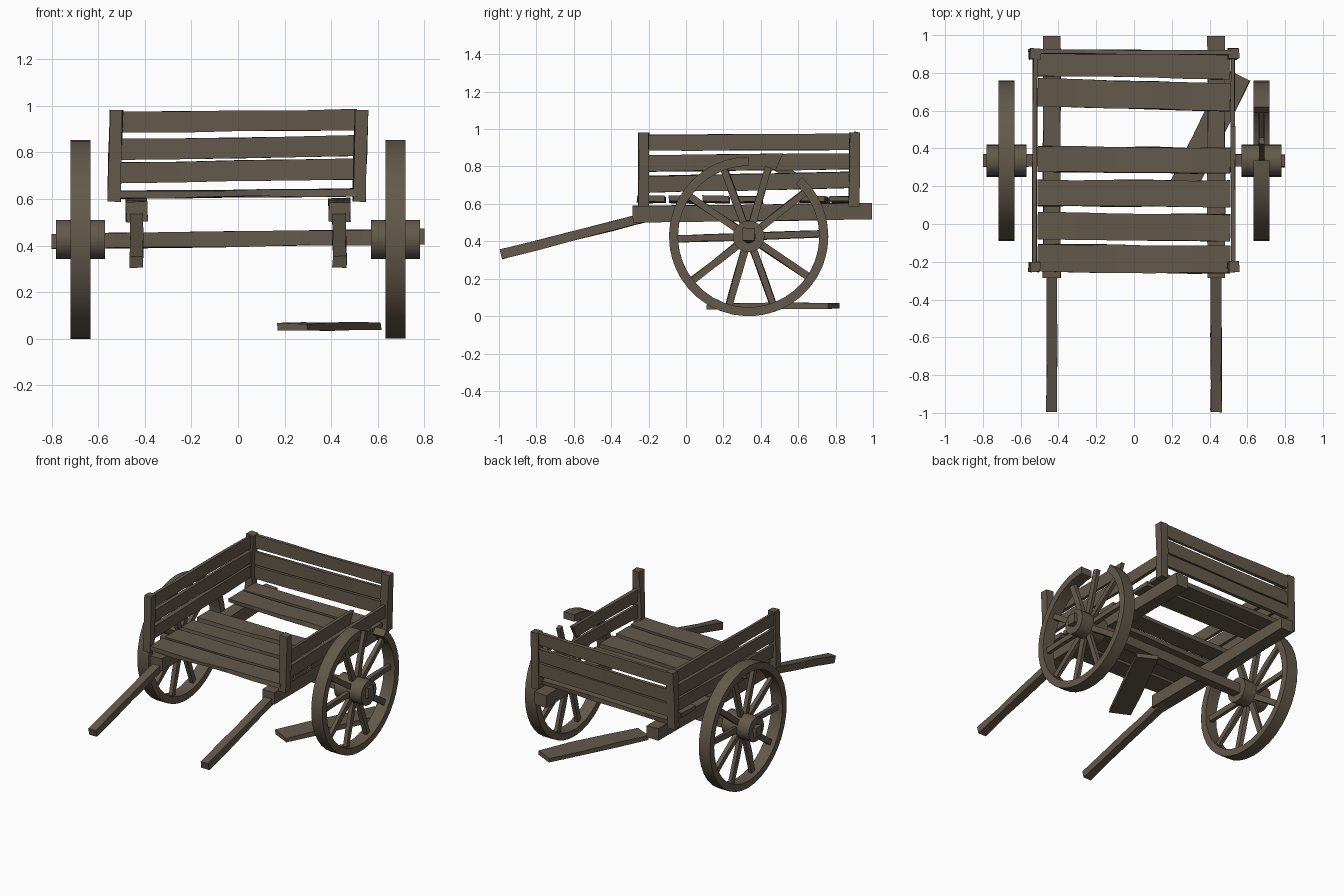
import bpy, bmesh, math, random
from mathutils import Vector

if "Cube" in bpy.data.objects:
    bpy.data.objects.remove(bpy.data.objects["Cube"])

random.seed(4)
wood = bpy.data.materials.new("weathered brown wood")
wood.diffuse_color = (0.125, 0.1, 0.07, 1)
wood.use_nodes = True
wood.node_tree.nodes["Principled BSDF"].inputs["Base Color"].default_value = wood.diffuse_color


def finish(bm, name):
    bmesh.ops.recalc_face_normals(bm, faces=bm.faces)
    me = bpy.data.meshes.new(name)
    bm.to_mesh(me)
    bm.free()
    me.materials.append(wood)
    ob = bpy.data.objects.new(name, me)
    bpy.context.collection.objects.link(ob)
    return ob


def add_bar(bm, p0, p1, w, h, up=(0, 0, 1), n=1, jit=0.0, taper=1.0, skew=0.0):
    """Hewn bar from p0 to p1: w across, h along up, n uneven segments."""
    p0, p1 = Vector(p0), Vector(p1)
    d = (p1 - p0).normalized()
    side = d.cross(Vector(up)).normalized()
    upv = side.cross(d)
    rings = []
    for i in range(n + 1):
        t = i / n
        c, s = p0.lerp(p1, t), 1 + (taper - 1) * t
        ring = []
        for a, b in ((-1, -1), (1, -1), (1, 1), (-1, 1)):
            v = c + side * (a * w * s / 2) + upv * (b * h * s / 2)
            v += side * random.uniform(-jit, jit) + upv * random.uniform(-jit, jit)
            if i == n:
                v += d * (b * skew)
            ring.append(bm.verts.new(v))
        rings.append(ring)
    for r, q in zip(rings, rings[1:]):
        for k in range(4):
            bm.faces.new((r[k], r[(k + 1) % 4], q[(k + 1) % 4], q[k]))
    bm.faces.new(rings[0][::-1])
    bm.faces.new(rings[-1])


def bar(name, *args, **kw):
    bm = bmesh.new()
    add_bar(bm, *args, **kw)
    return finish(bm, name)


def ring_solid(bm, cx, cy, cz, r_in, r_out, half, a0, a1, n):
    """Ring (or open arc) of rectangular section around the x axis."""
    full = abs(a1 - a0) > 359.9
    secs = []
    for i in range(n if full else n + 1):
        a = math.radians(a0 + (a1 - a0) * i / n)
        secs.append([bm.verts.new((cx + x, cy + r * math.cos(a), cz + r * math.sin(a)))
                     for x, r in ((-half, r_in), (half, r_in), (half, r_out), (-half, r_out))])
    pairs = list(zip(secs, secs[1:])) + ([(secs[-1], secs[0])] if full else [])
    for r, q in pairs:
        for k in range(4):
            bm.faces.new((r[k], r[(k + 1) % 4], q[(k + 1) % 4], q[k]))
    if not full:
        bm.faces.new(secs[0])
        bm.faces.new(secs[-1][::-1])


# wheels: rim, hub, ten spokes; the right rim has a missing piece at the top
CY, CZ = 0.335, 0.426
for side, sx in (("left", -1), ("right", 1)):
    x = sx * 0.675
    bm = bmesh.new()
    a0, a1 = (90, 410) if sx > 0 else (0, 360)
    a0, a1 = (90, 408) if sx > 0 else (0, 360)
    ring_solid(bm, x, CY, CZ, 0.378, 0.426, 0.043, a0, a1, 36)
    rim = finish(bm, side + "_wheel_rim")
    bm = bmesh.new()
    ring_solid(bm, x, CY, CZ, 0.035, 0.085, 0.105, 0, 360, 18)
    hub = finish(bm, side + "_wheel_hub")
    for ob in (rim, hub):
        bpy.context.view_layer.objects.active = ob
        ob.select_set(True)
        bpy.ops.object.shade_smooth_by_angle(angle=math.radians(30))
        ob.select_set(False)
    bm = bmesh.new()
    for k in range(10):
        a = math.radians(36 * k + 2)
        c, s = math.cos(a), math.sin(a)
        add_bar(bm, (x, CY + 0.06 * c, CZ + 0.06 * s), (x, CY + 0.385 * c, CZ + 0.385 * s),
                0.028, 0.038, up=(0, -s, c), n=2, jit=0.003, taper=0.95)
    finish(bm, side + "_wheel_spokes")

# axle
bar("axle", (-0.8, CY, 0.417), (0.8, CY, 0.438), 0.066, 0.064, n=6, jit=0.003)

# long beams and pulling handles
for side, sx in (("left", -1), ("right", 1)):
    x = sx * 0.435
    bar(side + "_beam", (x, -0.285, 0.545), (x, 0.995, 0.56), 0.09, 0.086, n=4, jit=0.004)
    bar(side + "_handle", (x, -0.99, 0.33), (x, -0.2, 0.532), 0.058, 0.05, n=4, jit=0.003)

# corner posts, leaning slightly
for name, x, y in (("front_left_post", -0.528, -0.227), ("front_right_post", 0.523, -0.227),
                   ("back_left_post", -0.528, 0.9), ("back_right_post", 0.523, 0.9)):
    bar(name, (x - 0.004, y, 0.588), (x + 0.006, y, 0.982), 0.053, 0.055, up=(0, 1, 0), n=2, jit=0.004)

# floor planks: (left y, right y, width)
floor = ((0.845, 0.83, 0.125), (0.697, 0.67, 0.145), (0.345, 0.335, 0.135),
         (0.165, 0.16, 0.14), (-0.01, -0.02, 0.142), (-0.18, -0.19, 0.145))
for i, (yl, yr, w) in enumerate(floor):
    bar("floor_plank_%d" % (i + 1), (-0.51, yl, 0.618), (0.51, yr, 0.628), w, 0.03, n=5, jit=0.004)

# back wall planks
for i, (zl, zr) in enumerate(((0.712, 0.728), (0.812, 0.828), (0.928, 0.94))):
    bar("back_plank_%d" % (i + 1), (-0.51, 0.913, zl), (0.51, 0.907, zr), 0.022, 0.088, n=4, jit=0.003)

# left wall planks
for i, (zf, zb) in enumerate(((0.705, 0.728), (0.815, 0.828), (0.926, 0.932))):
    bar("left_plank_%d" % (i + 1), (-0.526, -0.21, zf), (-0.524, 0.885, zb), 0.022, 0.086, n=4, jit=0.003)

# right wall: one whole plank and one snapped short, top one lost
bar("right_plank_low", (0.524, -0.21, 0.705), (0.524, 0.885, 0.728), 0.022, 0.088, n=4, jit=0.003)
bar("right_plank_broken", (0.524, -0.21, 0.815), (0.524, 0.5, 0.828), 0.022, 0.086, n=3, jit=0.003, skew=0.02)

# plank fallen under the cart
bar("fallen_plank", (0.235, 0.14, 0.05), (0.55, 0.79, 0.055), 0.145, 0.032, n=3, jit=0.004)
